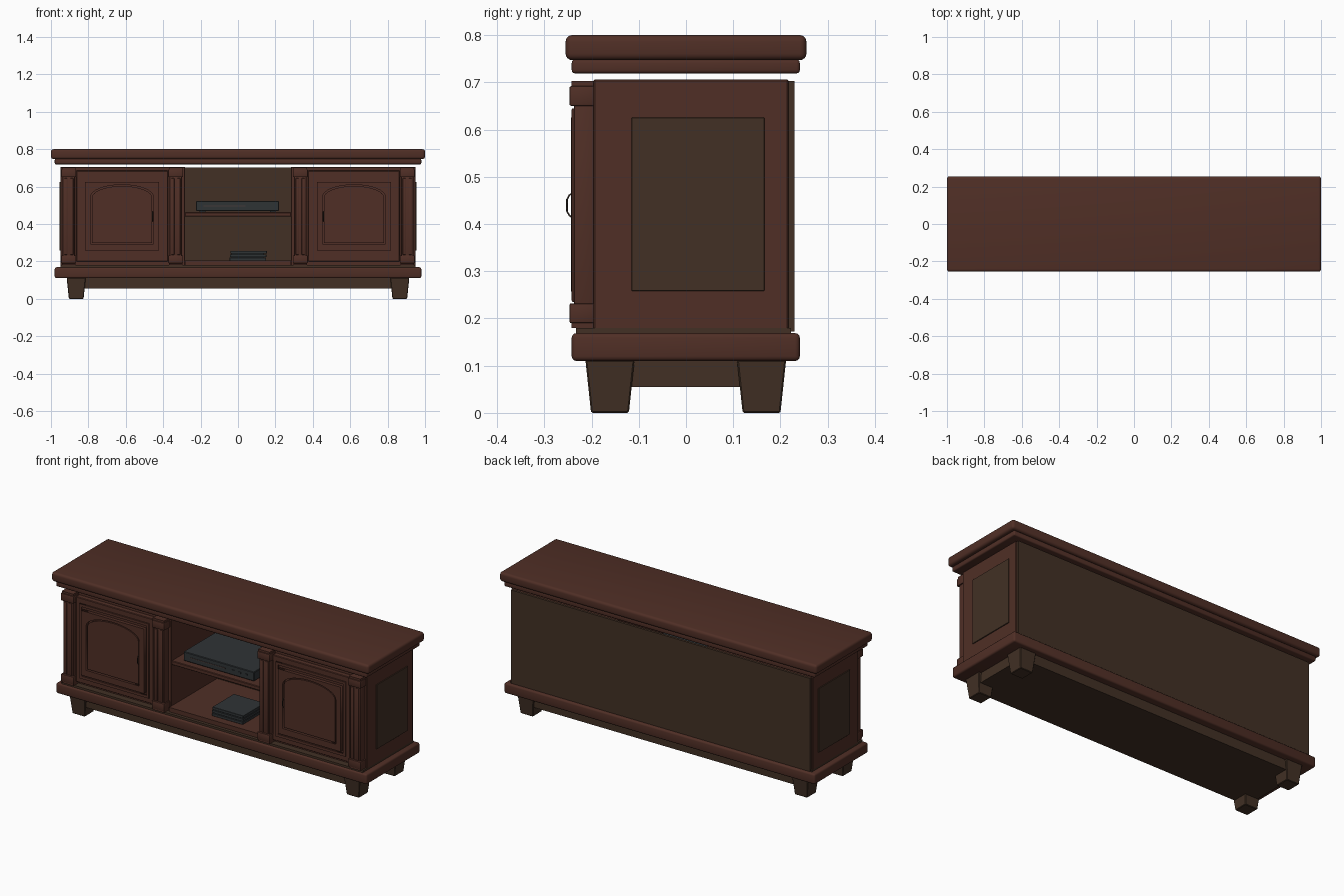
import bpy, bmesh, math
from mathutils import Matrix

if "Cube" in bpy.data.objects:
    bpy.data.objects.remove(bpy.data.objects["Cube"])


def mat(name, c):
    m = bpy.data.materials.new(name)
    m.diffuse_color = (*c, 1)
    m.use_nodes = True
    m.node_tree.nodes["Principled BSDF"].inputs["Base Color"].default_value = m.diffuse_color
    return m


RED = mat("red_brown_wood", (0.08, 0.028, 0.019))
DARK = mat("dark_brown_wood", (0.054, 0.030, 0.018))
GREY = mat("dark_grey_plastic", (0.028, 0.033, 0.036))
METAL = mat("dark_metal", (0.03, 0.022, 0.017))
TRIM = mat("device_trim", (0.06, 0.045, 0.04))


def finish(name, mesh, m):
    ob = bpy.data.objects.new(name, mesh)
    bpy.context.collection.objects.link(ob)
    mesh.materials.clear()
    mesh.materials.append(m)
    return ob


def box(name, x, y, z, m, bevel=0, seg=3, taper=1.0):
    """Box from (min, max) ranges; taper scales the bottom face."""
    bm = bmesh.new()
    bmesh.ops.create_cube(bm, size=1)
    c = [(r[0] + r[1]) / 2 for r in (x, y, z)]
    d = [abs(r[1] - r[0]) for r in (x, y, z)]
    for v in bm.verts:
        k = taper if v.co.z < 0 else 1
        v.co = (v.co.x * d[0] * k + c[0], v.co.y * d[1] * k + c[1], v.co.z * d[2] + c[2])
    if bevel:
        bmesh.ops.bevel(bm, geom=bm.edges[:], offset=bevel, segments=seg, profile=0.5, affect='EDGES')
    me = bpy.data.meshes.new(name)
    bm.to_mesh(me)
    bm.free()
    ob = finish(name, me, m)
    if bevel and seg > 1:
        bpy.context.view_layer.objects.active = ob
        ob.select_set(True)
        bpy.ops.object.shade_smooth_by_angle(angle=math.radians(35))
        ob.select_set(False)
    return ob


def plate(name, loops, cx, y0, y1, m):
    """Flat filled outline(s) in x/z, extruded from y0 to y1; inner loops are holes."""
    cu = bpy.data.curves.new(name, 'CURVE')
    cu.dimensions, cu.fill_mode = '2D', 'BOTH'
    cu.extrude = abs(y1 - y0) / 2
    for pts in loops:
        sp = cu.splines.new('POLY')
        sp.points.add(len(pts) - 1)
        for p, (a, b) in zip(sp.points, pts):
            p.co = (a, b, 0, 1)
        sp.use_cyclic_u = True
    tmp = bpy.data.objects.new(name, cu)
    bpy.context.collection.objects.link(tmp)
    bpy.context.view_layer.update()
    me = bpy.data.meshes.new_from_object(tmp.evaluated_get(bpy.context.evaluated_depsgraph_get()))
    bpy.data.objects.remove(tmp)
    me.transform(Matrix.Translation((cx, (y0 + y1) / 2, 0)) @ Matrix.Rotation(math.pi / 2, 4, 'X'))
    return finish(name, me, m)


def rect(w, z0, z1):
    return [(-w, z0), (w, z0), (w, z1), (-w, z1)]


def arch(w, z0, spring, top, n=16):
    return [(-w, z0), (w, z0)] + [
        (w * math.cos(math.pi * i / n), spring + (top - spring) * math.sin(math.pi * i / n)) for i in range(n + 1)]


# top, cornice and base
box("top_board", (-1, 1), (-.255, .255), (.747, .80), RED, .014, 4)
box("cornice", (-.98, .98), (-.242, .241), (.719, .748), RED, .007)
box("base_moulding", (-.98, .98), (-.242, .241), (.11, .169), RED, .01)
box("base_slab", (-.95, .95), (-.233, .222), (.168, .18), DARK)
box("under_apron", (-.9, .9), (-.2, .2), (.055, .112), DARK)

# back panel, open middle bay
box("back_panel", (-.943, .943), (.216, .23), (.172, .703), DARK)
box("bay_floor", (-.284, .284), (-.215, .217), (.178, .205), RED)
box("middle_shelf", (-.284, .284), (-.195, .217), (.44, .463), RED, .003, 1)

for s, side in ((-1, "left"), (1, "right")):
    # cabinet body with side panel
    box(side + "_cabinet", (s * .283, s * .95), (-.196, .217), (.177, .706), RED, .003, 1)
    box(side + "_side_panel", (s * .945, s * .955), (-.115, .166), (.258, .625), DARK, .001, 1)

    # tapered feet
    for fy, pos in ((-.161, "front"), (.16, "back")):
        box(f"{side}_{pos}_foot", (s * .865 - .051, s * .865 + .051), (fy - .052, fy + .052),
            (0, .112), DARK, .003, 1, .77)

    # pilasters with raised ribs, capitals and plinths
    for px, pos in ((.905, "outer"), (.333, "inner")):
        cx, n = s * px, f"{side}_{pos}"
        box(n + "_pilaster", (cx - .033, cx + .033), (-.237, -.19), (.18, .703), RED, .004, 2)
        for dx in (-.016, .016):
            box(n + "_pilaster_rib", (cx + dx - .009, cx + dx + .009), (-.242, -.23), (.235, .645), RED, .003, 2)
        for z0, z1, part in ((.65, .692, "capital"), (.19, .232, "plinth")):
            box(f"{n}_{part}", (cx - .04, cx + .04), (-.247, -.19), (z0, z1), RED, .004, 2)
        for z0, z1 in ((.69, .703), (.18, .192)):
            box(n + "_pilaster_end", (cx - .036, cx + .036), (-.242, -.19), (z0, z1), RED)

    # door: slab, stepped mouldings and arched field
    cx = s * .62
    box(side + "_door", (cx - .245, cx + .245), (-.225, -.19), (.2, .685), RED, .003, 1)
    plate(side + "_door_moulding", [rect(.22, .23, .655), rect(.205, .245, .64)], cx, -.233, -.224, RED)
    plate(side + "_door_frame", [rect(.198, .257, .625), arch(.168, .292, .545, .61)], cx, -.244, -.224, RED)
    plate(side + "_door_arch_field", [arch(.161, .299, .541, .603)], cx, -.241, -.224, RED)

    # bow handle
    cu = bpy.data.curves.new(side + "_handle", 'CURVE')
    cu.dimensions, cu.bevel_depth, cu.bevel_resolution = '3D', .002, 1
    sp = cu.splines.new('POLY')
    path = [(-.241, .414), (-.247, .418), (-.252, .427), (-.252, .452), (-.247, .461), (-.241, .465)]
    sp.points.add(len(path) - 1)
    for p, (y, z) in zip(sp.points, path):
        p.co = (s * .457, y, z, 1)
    cu.materials.append(METAL)
    bpy.context.collection.objects.link(bpy.data.objects.new(side + "_handle", cu))

# media player on the shelf
box("media_player", (-.225, .22), (-.17, .13), (.47, .522), GREY, .003, 1)
for x in (-.19, .185):
    for y in (-.14, .1):
        box("player_foot", (x - .015, x + .015), (y - .015, y + .015), (.462, .472), GREY)
box("player_slot", (-.185, .04), (-.172, -.168), (.494, .499), TRIM)
for x in (.09, .13, .17):
    box("player_button", (x - .008, x + .008), (-.173, -.168), (.492, .501), GREY)

# stack of flat cases on the bay floor
for i in range(3):
    z = .205 + i * .018
    box("flat_case", (-.045 + .002 * i, .15 + .002 * i), (-.172, .022), (z, z + .015), GREY, .001, 1)
    if i:
        box("case_spacer", (-.035, .14), (-.162, .012), (z - .004, z + .001), GREY)
